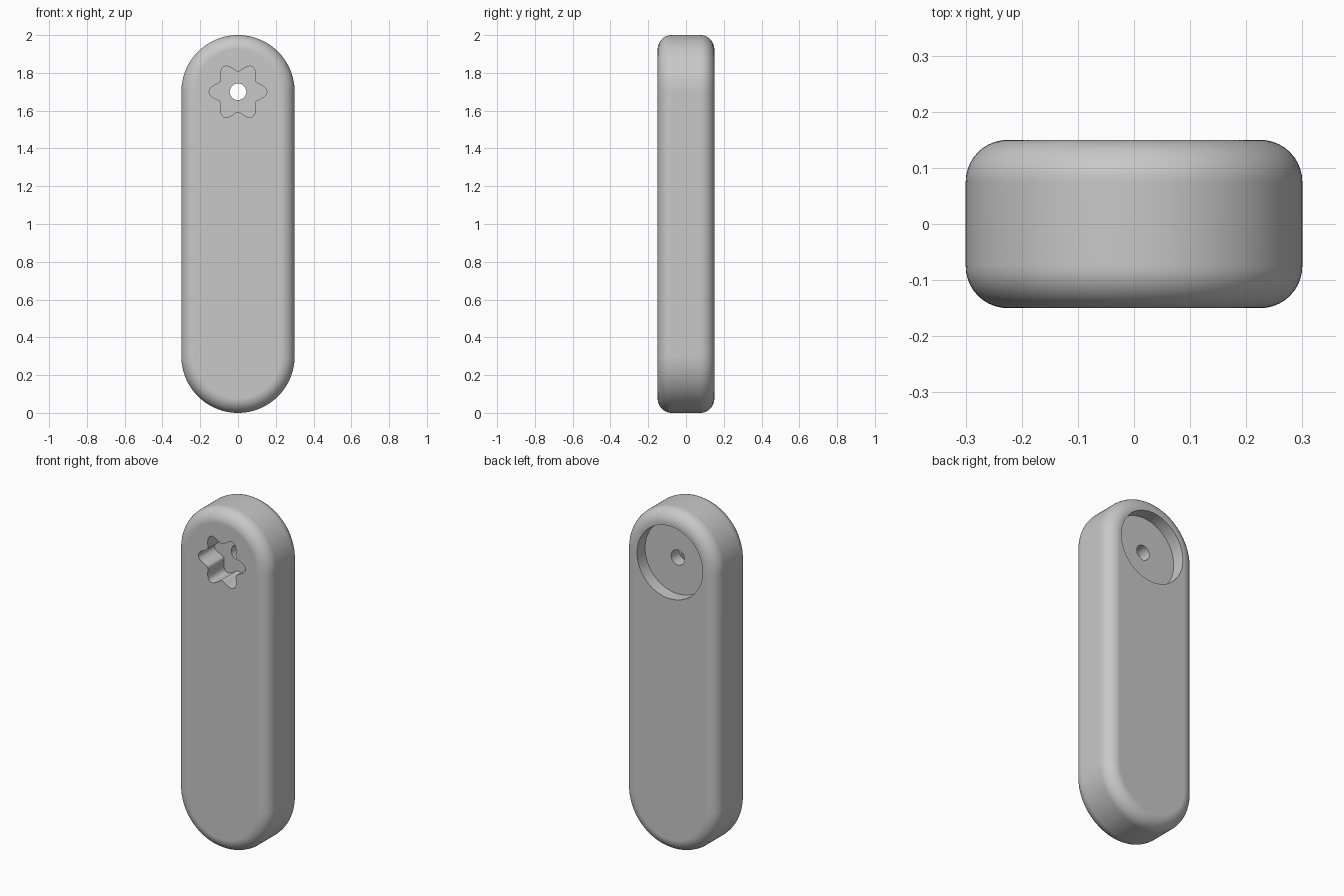
import bpy, bmesh
from math import sin, cos, pi, radians

cube = bpy.data.objects.get("Cube")
if cube:
    bpy.data.objects.remove(cube, do_unlink=True)

WIDTH, DEPTH, HEIGHT = 0.6, 0.3, 2.0
R = WIDTH / 2
FILLET = 0.075
PIVOT_Z = HEIGHT - R

grey = bpy.data.materials.new("plain grey")
grey.use_nodes = True
colour = (0.58, 0.58, 0.58, 1)
grey.diffuse_color = colour
grey.node_tree.nodes["Principled BSDF"].inputs["Base Color"].default_value = colour


def prism(name, outline, y0, y1):
    """Extrude an (x, z) outline from y0 to y1."""
    bm = bmesh.new()
    face = bm.faces.new([bm.verts.new((x, y0, z)) for x, z in outline])
    new = bmesh.ops.extrude_face_region(bm, geom=[face])["geom"]
    moved = [v for v in new if isinstance(v, bmesh.types.BMVert)]
    bmesh.ops.translate(bm, verts=moved, vec=(0, y1 - y0, 0))
    bmesh.ops.recalc_face_normals(bm, faces=bm.faces)
    mesh = bpy.data.meshes.new(name)
    bm.to_mesh(mesh)
    bm.free()
    mesh.materials.append(grey)
    ob = bpy.data.objects.new(name, mesh)
    bpy.context.collection.objects.link(ob)
    return ob


def polar(radius, count):
    """Closed outline around the pivot; radius is a function of angle."""
    angles = [2 * pi * i / count for i in range(count)]
    return [(radius(a) * cos(a), PIVOT_Z + radius(a) * sin(a)) for a in angles]


# Handle body: stadium outline with rounded rims
ARC = 48
outline = []
for start, cz in ((0, PIVOT_Z), (pi, R)):
    for i in range(ARC + 1):
        a = start + pi * i / ARC
        outline.append((R * cos(a), cz + R * sin(a)))
body = prism("handle_body", outline, -DEPTH / 2, DEPTH / 2)
bevel = body.modifiers.new("rounded rims", "BEVEL")
bevel.width = FILLET
bevel.segments = 10
bevel.limit_method = "ANGLE"
bevel.angle_limit = radians(40)

# Cutters: six-lobed front socket, round back recess, through hole
cutters = [
    prism("lobed_socket_cutter",
          polar(lambda a: 0.13 + 0.023 * cos(6 * a), 120), -0.3, 0),
    prism("back_recess_cutter", polar(lambda a: 0.213, 64), 0.075, 0.3),
    prism("through_hole_cutter", polar(lambda a: 0.044, 32), -0.3, 0.3),
]
for cutter in cutters:
    cutter.hide_render = True
    cut = body.modifiers.new(cutter.name, "BOOLEAN")
    cut.operation = "DIFFERENCE"
    cut.solver = "EXACT"
    cut.object = cutter

# Bake the cuts, then shade smooth with crisp pocket edges
bpy.ops.object.select_all(action="DESELECT")
body.select_set(True)
bpy.context.view_layer.objects.active = body
for name in [m.name for m in body.modifiers]:
    bpy.ops.object.modifier_apply(modifier=name)
for cutter in cutters:
    bpy.data.objects.remove(cutter, do_unlink=True)
bpy.ops.object.shade_smooth_by_angle(angle=radians(35))
weighted = body.modifiers.new("clean shading", "WEIGHTED_NORMAL")
weighted.keep_sharp = True
